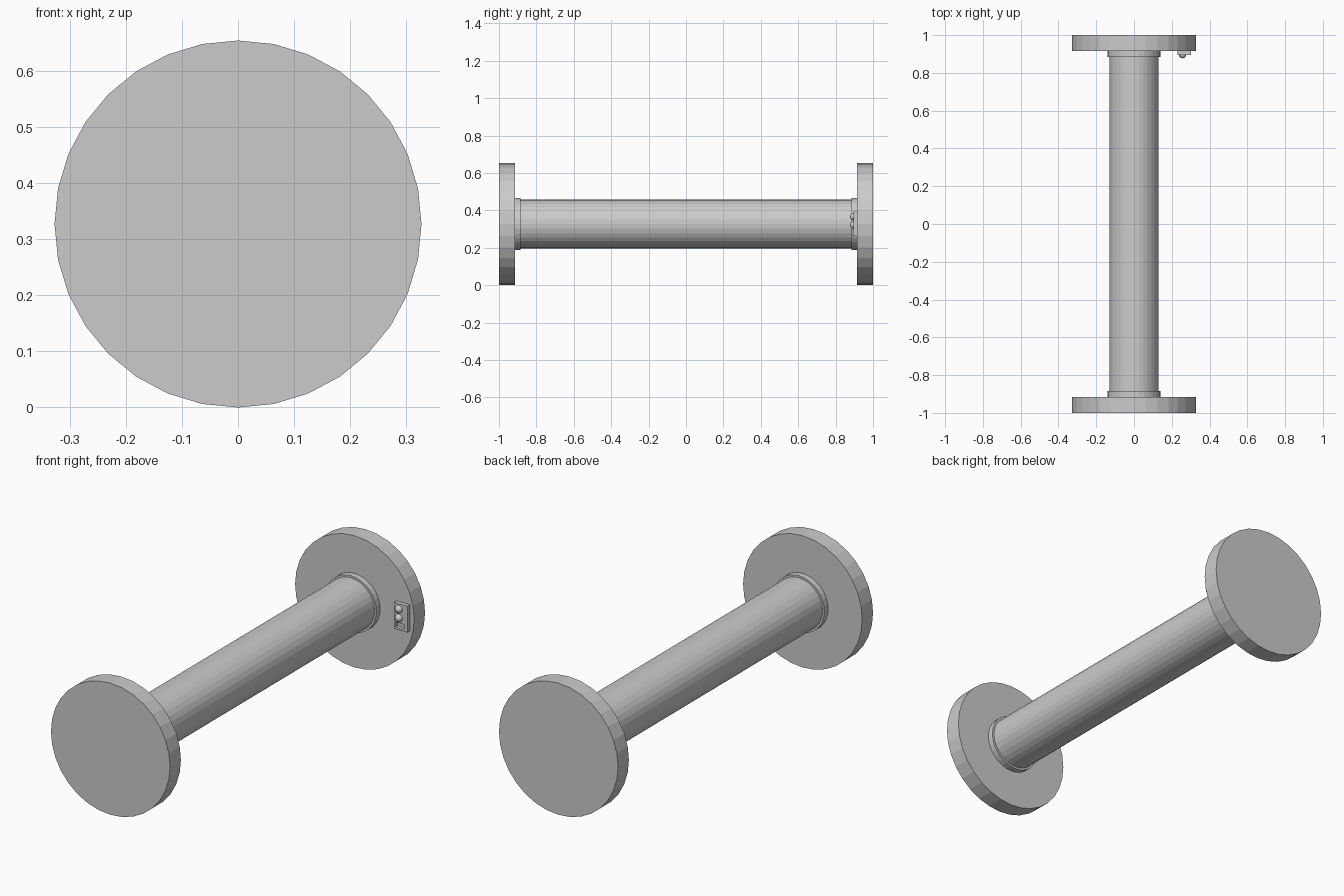
import bpy
from math import pi

cube = bpy.data.objects.get("Cube")
if cube:
    bpy.data.objects.remove(cube, do_unlink=True)

grey = bpy.data.materials.new("light_grey")
grey.use_nodes = True
colour = (0.6, 0.6, 0.6, 1)
grey.diffuse_color = colour
grey.node_tree.nodes["Principled BSDF"].inputs["Base Color"].default_value = colour

AXIS_Z = 0.327


def finish(name):
    obj = bpy.context.object
    obj.name = name
    obj.data.materials.append(grey)
    return obj


def cylinder(name, radius, y0, y1):
    """Flat-sided cylinder lying along y on the main axis."""
    bpy.ops.mesh.primitive_cylinder_add(
        vertices=32, radius=radius, depth=y1 - y0,
        location=(0, (y0 + y1) / 2, AXIS_Z), rotation=(pi / 2, 0, 0))
    return finish(name)


def box(name, x, y, z):
    """Box from three (low, high) ranges."""
    bpy.ops.mesh.primitive_cube_add(size=1, location=[sum(r) / 2 for r in (x, y, z)])
    obj = finish(name)
    obj.scale = [r[1] - r[0] for r in (x, y, z)]
    return obj


# Central bar with a collar and end disc at each side
cylinder("bar", 0.13, -0.92, 0.92)
for end, side in (("front", -1), ("back", 1)):
    cylinder(end + "_disc", 0.327, *sorted((side * 0.915, side)))
    cylinder(end + "_collar", 0.14, *sorted((side * 0.885, side * 0.92)))

# Control plate with a recessed slot
plate = box("control_plate", (0.23, 0.303), (0.895, 0.92), (0.262, 0.393))
cutter = box("slot_cutter", (0.238, 0.285), (0.88, 0.912), (0.272, 0.297))
cutter.hide_render = True
cutter.hide_set(True)
cut = plate.modifiers.new("slot", 'BOOLEAN')
cut.operation = 'DIFFERENCE'
cut.object = cutter
cut.solver = 'EXACT'
bpy.context.view_layer.objects.active = plate
bpy.ops.object.modifier_apply(modifier="slot")
bpy.data.objects.remove(cutter, do_unlink=True)

# Two domed buttons
for name, z in (("upper_button", 0.366), ("lower_button", 0.322)):
    bpy.ops.mesh.primitive_uv_sphere_add(
        segments=16, ring_count=8, radius=0.02,
        location=(0.257, 0.897, z), rotation=(pi / 2, 0, 0))
    finish(name)
    bpy.ops.object.shade_smooth()
